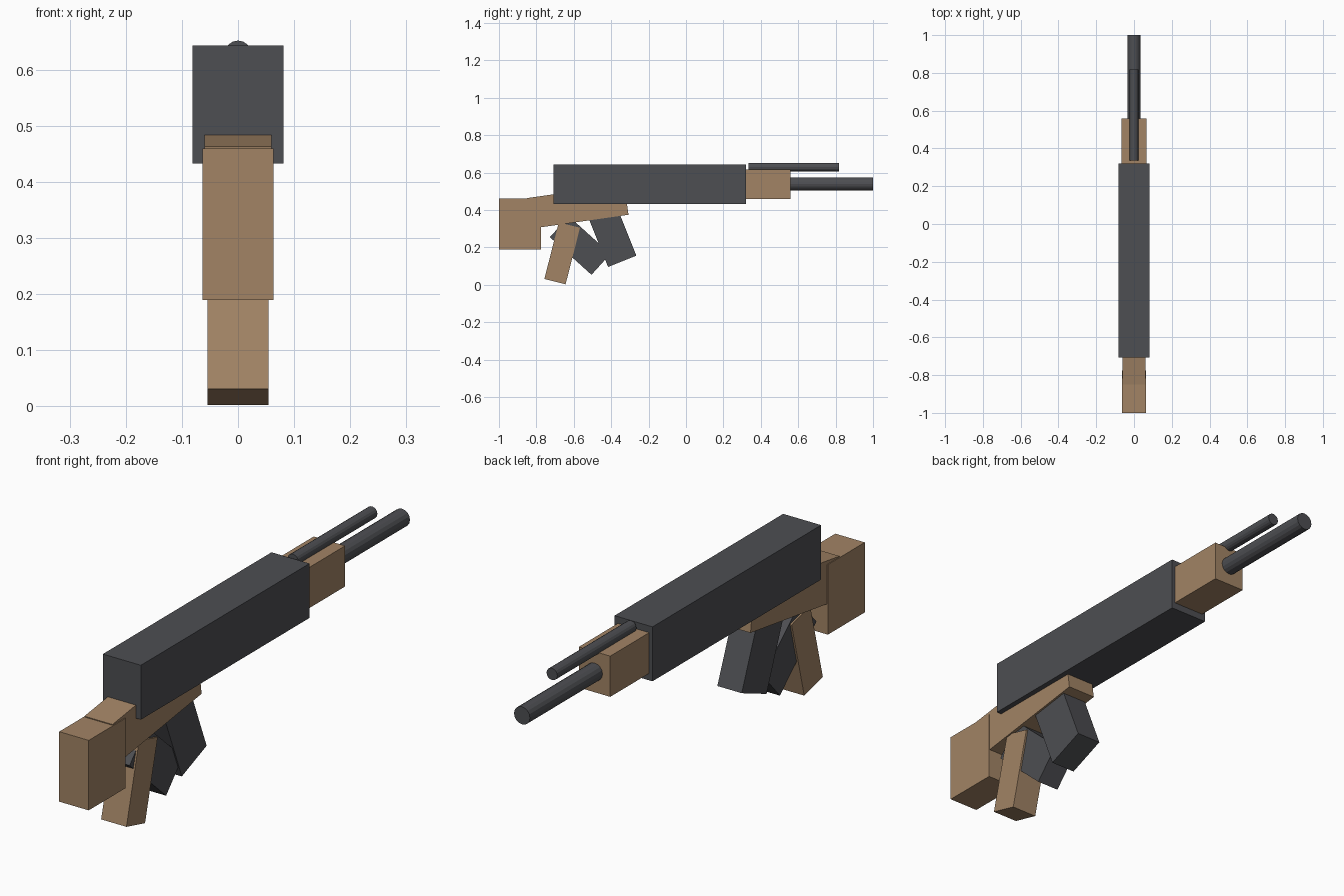
import bpy
from math import radians

if "Cube" in bpy.data.objects:
    bpy.data.objects.remove(bpy.data.objects["Cube"])


def material(name, rgb):
    m = bpy.data.materials.new(name)
    m.diffuse_color = (*rgb, 1)
    m.use_nodes = True
    m.node_tree.nodes["Principled BSDF"].inputs["Base Color"].default_value = m.diffuse_color
    return m


WOOD = material("wood", (0.36, 0.23, 0.13))
METAL = material("metal", (0.075, 0.077, 0.085))


def box(name, mat, size, y, z, tilt=0):
    """Box centred on x = 0, tilted about the x axis (degrees)."""
    bpy.ops.mesh.primitive_cube_add(size=1, location=(0, y, z))
    ob = bpy.context.object
    ob.name = name
    ob.scale = size
    ob.rotation_euler.x = radians(tilt)
    ob.data.materials.append(mat)
    bpy.ops.object.transform_apply(location=False, rotation=False, scale=True)
    return ob


def tube(name, radius, y0, y1, z):
    """Faceted cylinder running along y."""
    bpy.ops.mesh.primitive_cylinder_add(
        vertices=16, radius=radius, depth=y1 - y0,
        location=(0, (y0 + y1) / 2, z), rotation=(radians(90), 0, 0))
    ob = bpy.context.object
    ob.name = name
    ob.data.materials.append(METAL)
    return ob


# Main body and fore end
box("receiver", METAL, (0.162, 1.028, 0.21), -0.194, 0.538)
box("handguard", WOOD, (0.134, 0.247, 0.157), 0.434, 0.5385)

# Barrel and the thinner gas tube above it
tube("barrel", 0.034, 0.50, 1.0, 0.539)
tube("gas_tube", 0.023, 0.335, 0.817, 0.629)

# Stock: upright butt and tilted neck
box("butt", WOOD, (0.126, 0.225, 0.27), -0.8875, 0.325)
box("stock_neck", WOOD, (0.12, 0.525, 0.165), -0.579, 0.419, 8.15)

# Pistol grip
box("grip", WOOD, (0.108, 0.117, 0.312), -0.662, 0.168, -14.3)

# Angled magazine: front segment and rear segment
box("magazine_front", METAL, (0.104, 0.163, 0.35), -0.406, 0.288, 21.8)
box("magazine_rear", METAL, (0.094, 0.151, 0.30), -0.566, 0.210, 47.9)
